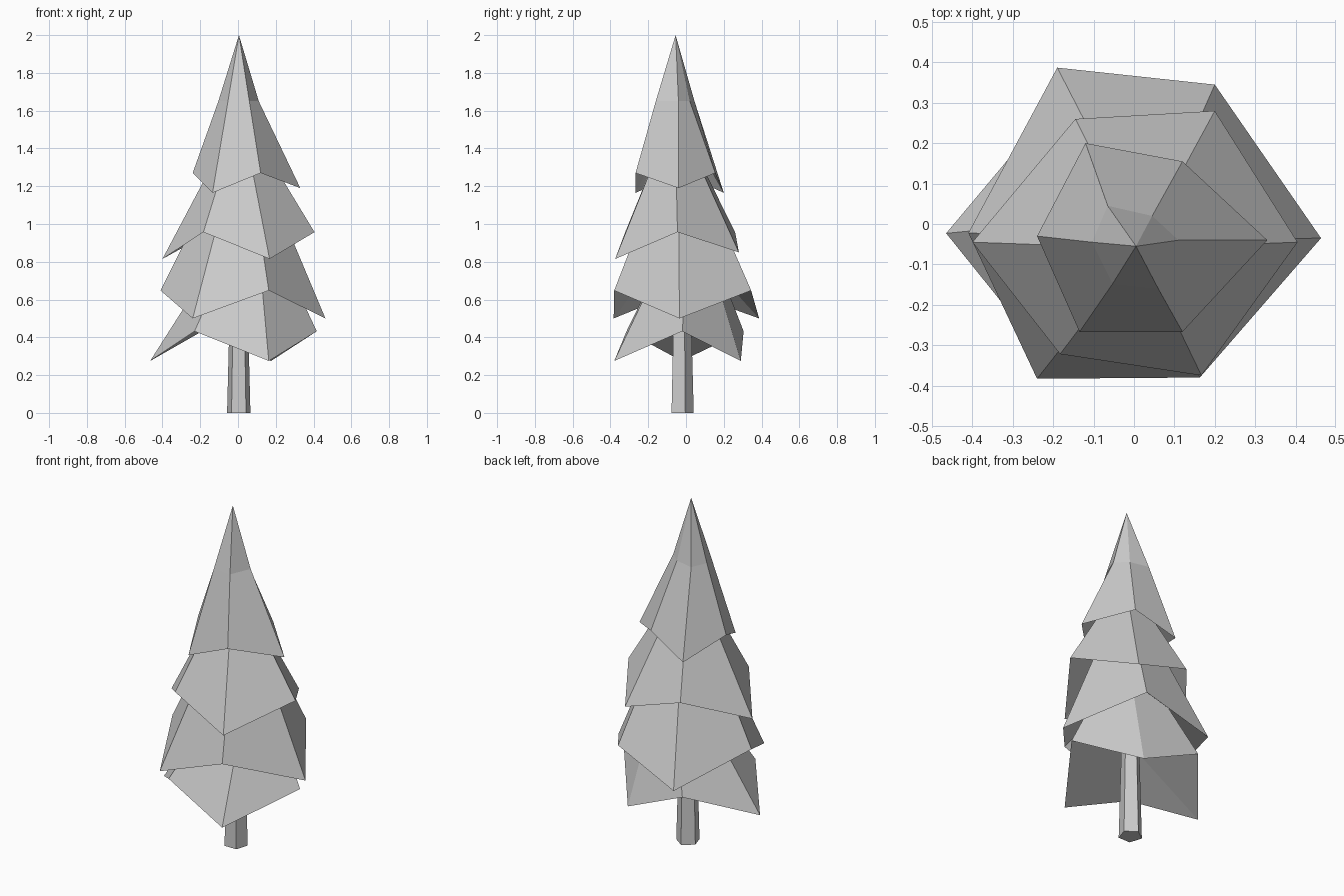
import bpy
import bmesh
import math

cube = bpy.data.objects.get("Cube")
if cube:
    bpy.data.objects.remove(cube, do_unlink=True)

# One plain grey for the whole tree
grey = bpy.data.materials.new("plain grey")
grey.use_nodes = True
colour = (0.6, 0.6, 0.6, 1)
grey.diffuse_color = colour
for node in grey.node_tree.nodes:
    if node.type == "BSDF_PRINCIPLED":
        node.inputs["Base Color"].default_value = colour


def finish(name, bm):
    """Turn a bmesh into a flat shaded grey object."""
    bmesh.ops.recalc_face_normals(bm, faces=bm.faces[:])
    mesh = bpy.data.meshes.new(name)
    bm.to_mesh(mesh)
    bm.free()
    mesh.materials.append(grey)
    obj = bpy.data.objects.new(name, mesh)
    bpy.context.scene.collection.objects.link(obj)


def bridge(bm, lower, upper):
    """Join two rings of the same length."""
    for i in range(len(lower)):
        j = (i + 1) % len(lower)
        bm.faces.new((lower[i], lower[j], upper[j], upper[i]))


def fan(bm, ring, point):
    """Join a closed ring of vertices to a single point."""
    tip = bm.verts.new(point)
    for i, vert in enumerate(ring):
        bm.faces.new((vert, ring[(i + 1) % len(ring)], tip))


def branch_tier(name, rim, apex, hollow_z, waist=()):
    """Zigzag rim rising past an optional waist to a point, hollow below."""
    bm = bmesh.new()
    ring = [bm.verts.new(point) for point in rim]
    fan(bm, ring, (0, -0.04, hollow_z))
    if waist:
        upper = [bm.verts.new(point) for point in waist]
        bridge(bm, ring, upper)
        ring = upper
    fan(bm, ring, apex)
    finish(name, bm)


# Branch tiers, each rim counter-clockwise from the +x point
branch_tier(
    "top_branches",
    [(0.33, -0.04, 1.19), (0.12, 0.155, 1.27), (-0.12, 0.2, 1.165),
     (-0.24, -0.03, 1.27), (-0.135, -0.267, 1.165), (0.12, -0.267, 1.27)],
    (0.005, -0.055, 2), 1.6,
    [(0.11, -0.04, 1.65), (0.045, 0.02, 1.65), (-0.065, 0.045, 1.65),
     (-0.104, -0.045, 1.65), (-0.053, -0.148, 1.65), (0.06, -0.16, 1.65)])
branch_tier(
    "upper_branches",
    [(0.405, -0.045, 0.957), (0.2, 0.28, 0.85), (-0.145, 0.26, 0.957),
     (-0.4, -0.045, 0.815), (-0.183, -0.322, 0.957), (0.167, -0.375, 0.815)],
    (0.015, -0.06, 1.6), 1.27)
branch_tier(
    "middle_branches",
    [(0.463, -0.035, 0.5), (0.2, 0.345, 0.648), (-0.19, 0.387, 0.5),
     (-0.41, -0.022, 0.648), (-0.24, -0.383, 0.5), (0.163, -0.38, 0.648)],
    (0.03, -0.04, 1.53), 0.97)
branch_tier(
    "lower_branches",
    [(0.417, -0.02, 0.432), (0.175, 0.29, 0.275), (-0.19, 0.305, 0.432),
     (-0.465, -0.023, 0.275), (-0.23, -0.315, 0.432), (0.163, -0.38, 0.275)],
    (0.085, 0.03, 1.14), 0.58)

# Tapered five-sided trunk
bm = bmesh.new()
rings = []
for radius, z in ((0.065, 0), (0.045, 0.75)):
    angles = [math.pi / 2 + i * math.tau / 5 for i in range(5)]
    rings.append([bm.verts.new((radius * math.cos(a) + 0.004,
                                radius * math.sin(a) - 0.024, z))
                  for a in angles])
bridge(bm, *rings)
for ring in rings:
    bm.faces.new(ring)
finish("trunk", bm)
